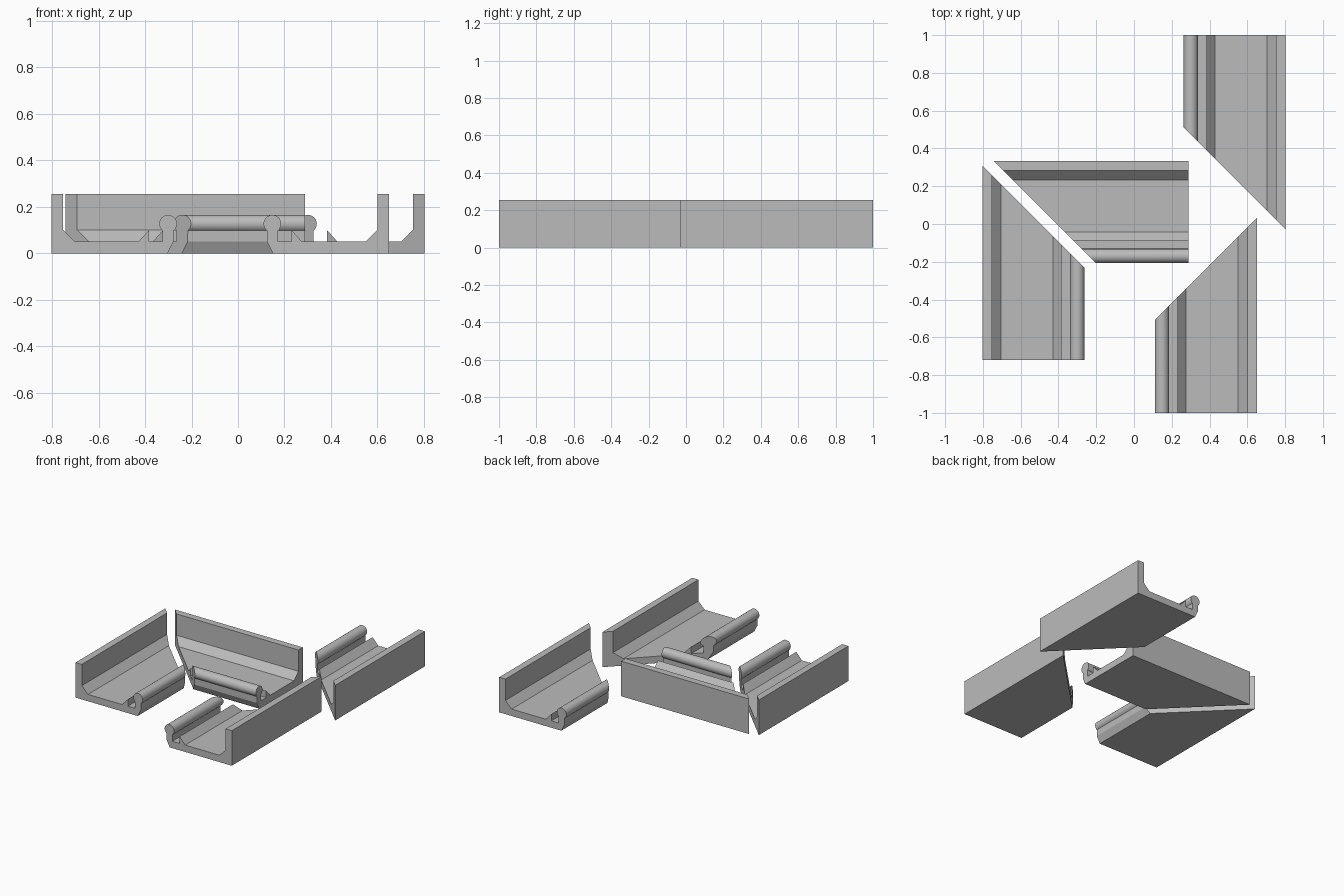
import bpy, bmesh, math
from mathutils import Vector

cube = bpy.data.objects.get("Cube")
if cube:
    bpy.data.objects.remove(cube, do_unlink=True)

grey = bpy.data.materials.new("plain grey")
grey.use_nodes = True
colour = (0.5, 0.5, 0.5, 1)
grey.diffuse_color = colour
grey.node_tree.nodes["Principled BSDF"].inputs["Base Color"].default_value = colour


def rail_profile():
    """Cross-section: distance from the outer wall, height."""
    # underside and outside of the neck
    pts = [(0, 0), (0.5, 0), (0.525, 0.05)]
    # round bead on top of the neck
    steps = 28
    for i in range(steps + 1):
        a = math.radians(-51 + 282 * i / steps)
        pts.append((0.502 + 0.038 * math.cos(a), 0.127 + 0.038 * math.sin(a)))
    # groove, ridge, floor, wall chamfer and wall
    pts += [(0.478, 0.05), (0.42, 0.05), (0.42, 0.1), (0.375, 0.05),
            (0.1, 0.05), (0.05, 0.1), (0.05, 0.255), (0, 0.255)]
    return pts


def mitred_rail(name, corner, across, along, length):
    """Extrude the profile from a square end to a 45 degree mitre."""
    corner, across, along = (Vector(v).to_3d() for v in (corner, across, along))
    bm = bmesh.new()
    square, mitre = [], []
    for u, z in rail_profile():
        base = corner + across * u + Vector((0, 0, z))
        square.append(bm.verts.new(base))
        mitre.append(bm.verts.new(base + along * (length - u)))
    n = len(square)
    for i in range(n):
        j = (i + 1) % n
        bm.faces.new((square[i], square[j], mitre[j], mitre[i]))
    bm.faces.new(square)
    bm.faces.new(mitre[::-1])
    bmesh.ops.recalc_face_normals(bm, faces=bm.faces)
    mesh = bpy.data.meshes.new(name)
    bm.to_mesh(mesh)
    bm.free()
    mesh.materials.append(grey)
    obj = bpy.data.objects.new(name, mesh)
    bpy.context.collection.objects.link(obj)
    bpy.ops.object.select_all(action='DESELECT')
    obj.select_set(True)
    bpy.context.view_layer.objects.active = obj
    bpy.ops.object.shade_smooth_by_angle(angle=math.radians(25))


# name, outer corner of the square end, inward direction, length direction, wall length
mitred_rail("right_rail", (-0.803, -0.72), (1, 0), (0, 1), 1.03)
mitred_rail("middle_rail", (0.288, 0.333), (0, -1), (-1, 0), 1.03)
mitred_rail("back_left_rail", (0.803, 1), (-1, 0), (0, -1), 1.03)
mitred_rail("front_left_rail", (0.65, -1), (-1, 0), (0, 1), 1.033)
